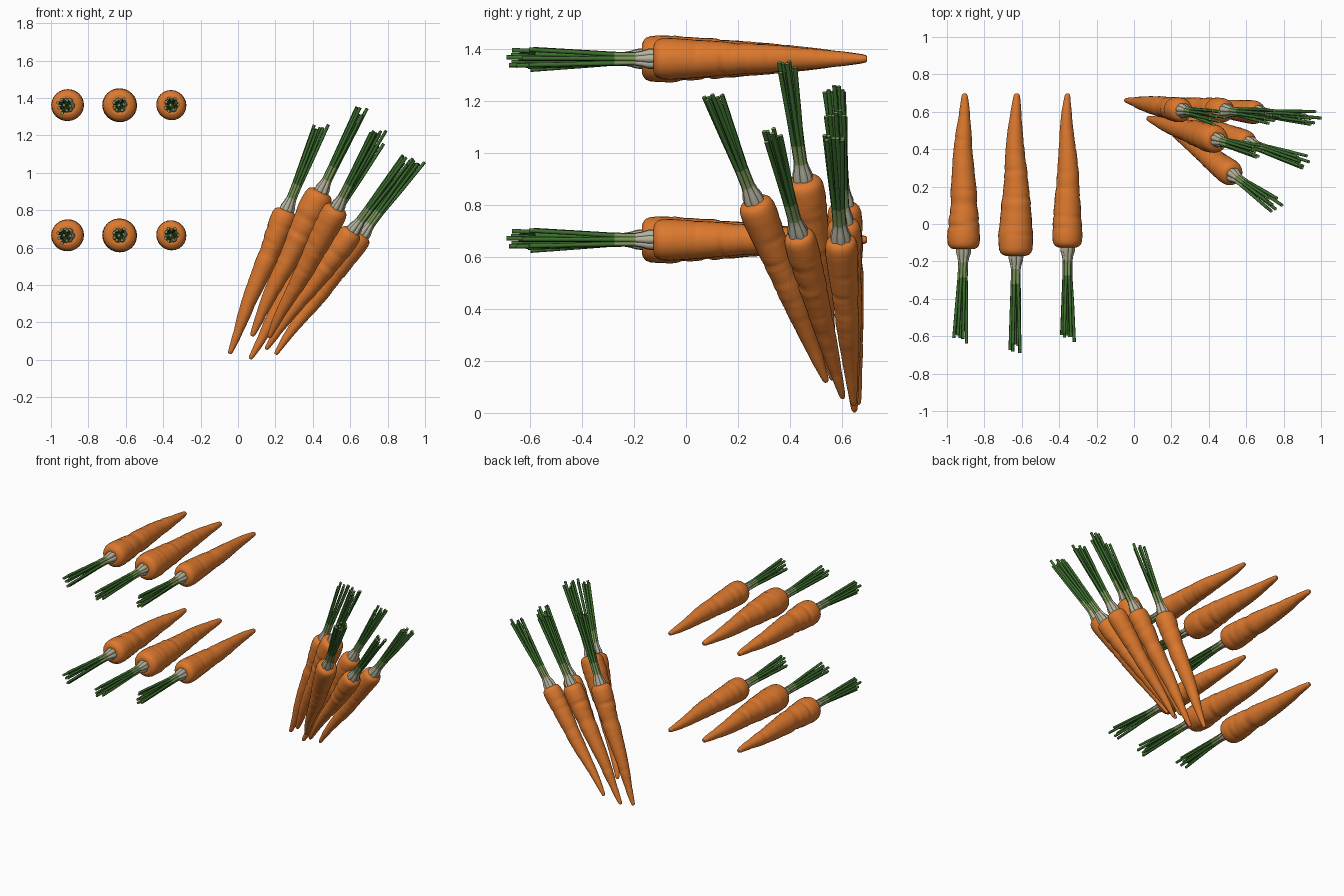
import bpy, bmesh, math, random
from mathutils import Vector, Matrix

if "Cube" in bpy.data.objects:
    bpy.data.objects.remove(bpy.data.objects["Cube"])


def material(name, color):
    m = bpy.data.materials.new(name)
    m.diffuse_color = (*color, 1)
    m.use_nodes = True
    m.node_tree.nodes["Principled BSDF"].inputs["Base Color"].default_value = m.diffuse_color
    return m


ORANGE = material("carrot orange", (0.72, 0.19, 0.027))
PALE = material("pale stalk base", (0.45, 0.44, 0.33))
LIGHT = material("light stalk green", (0.20, 0.31, 0.10))
GREEN = material("stalk green", (0.047, 0.16, 0.028))

# (fraction from tip, share of full radius)
PROFILE = [(0, .10), (.008, .17), (.03, .21), (.12, .33), (.24, .46), (.36, .58), (.48, .69),
           (.6, .78), (.84, .95), (.92, 1), (.96, .97), (.98, .9), (.993, .78), (1, .6)]


def radius_at(s):
    for (a, ra), (b, rb) in zip(PROFILE, PROFILE[1:]):
        if s <= b:
            return ra + (rb - ra) * (s - a) / (b - a)
    return PROFILE[-1][1]


def loft(bm, rings, mats):
    """Skin a list of vertex-position rings, closing both ends."""
    rows = [[bm.verts.new(p) for p in r] for r in rings]
    n = len(rows[0])
    for k, (a, b) in enumerate(zip(rows, rows[1:])):
        for i in range(n):
            f = bm.faces.new((a[i], a[(i + 1) % n], b[(i + 1) % n], b[i]))
            f.smooth = True
            f.material_index = mats[k]
    bm.faces.new(rows[0][::-1]).material_index = mats[0]
    end = bm.faces.new(rows[-1])
    end.material_index = mats[-1]
    return end


def finish(bm, name, mats, matrix):
    me = bpy.data.meshes.new(name)
    bm.to_mesh(me)
    bm.free()
    for m in mats:
        me.materials.append(m)
    ob = bpy.data.objects.new(name, me)
    ob.matrix_world = matrix
    bpy.context.collection.objects.link(ob)


def root(name, length, radius, seed, matrix):
    # Tapered root with uneven swells and short growth creases
    rng = random.Random(seed)
    swells = [(rng.uniform(.1, .9), rng.uniform(-.05, .05)) for _ in range(9)]
    creases = [(rng.uniform(.12, .9), rng.uniform(0, math.tau)) for _ in range(16)]
    n, steps = 24, 64
    stations = [i / steps * .96 for i in range(steps + 1)] + [.97, .98, .988, .994, 1]
    stations.insert(1, .006)
    rings = []
    for s in stations:
        r0 = radius * radius_at(s)
        r0 *= 1 + sum(a * math.exp(-((s - c) / .035) ** 2) for c, a in swells)
        wob = .006 * math.sin(s * 9 + seed) * (1 - s)
        ring = []
        for i in range(n):
            t = math.tau * i / n
            r = r0 * (1 + .015 * math.sin(2 * t + 7 * s + seed))
            for c, ang in creases:
                side = max(0, math.cos(t - ang))
                r -= .05 * r0 * side * math.exp(-((s - c) / .012) ** 2)
            ring.append((r * math.cos(t) + wob, r * math.sin(t), s * length))
        rings.append(ring)
    bm = bmesh.new()
    loft(bm, rings, [0] * (len(rings) - 1))
    finish(bm, name, [ORANGE], matrix)


def stalks(name, base, length, lean, seed, matrix):
    # Cut leaf stalks: broad pale bases gathering, then fanning out
    rng = random.Random(seed + 50)
    bm = bmesh.new()
    for k in range(8):
        t = math.tau * k / 7 + rng.uniform(-.2, .2)
        out = 0.0 if k == 7 else 1.0
        fan = rng.uniform(.026, .044) * out
        total = length - rng.uniform(0, .05) * (k != 0)
        path = [(-.02, .024, .018), (.02, .023, .017), (.045, .019, .013), (.07, .017, .0105),
                (.10, .018, .0095), (.15, .019, .009), (.3, .5 * (.019 + fan), .0085),
                (total, fan, .0085)]
        rings = []
        for h, pos, r in path:
            drift = lean * max(0, h) / length
            cx, cy = pos * out * math.cos(t) + drift, pos * out * math.sin(t)
            rings.append([(cx + r * math.cos(math.tau * i / 8), cy + r * math.sin(math.tau * i / 8),
                           base + h) for i in range(8)])
        end = loft(bm, rings, [0, 0, 0, 1, 1, 2, 2])
        end.material_index = 1
        for e in end.edges:
            e.smooth = False
    finish(bm, name, [PALE, LIGHT, GREEN], matrix)


def carrot(label, tip, shoulder, radius, stalk_len, lean, seed):
    tip, shoulder = Vector(tip), Vector(shoulder)
    z = (shoulder - tip).normalized()
    y = z.cross(Vector((1, 0, 0))).normalized()
    x = y.cross(z)
    m = Matrix((x, y, z)).transposed().to_4x4()
    m.translation = tip
    length = (shoulder - tip).length
    root(label + " root", length, radius, seed, m)
    stalks(label + " stalks", length, stalk_len, lean, seed, m)


# Two layers of three lying carrots
for layer, z in (("upper", 1.362), ("lower", .666)):
    for i, (x, end, r, sl, lean) in enumerate([(-.911, -.135, .087, .505, -.02),
                                               (-.632, -.17, .091, .52, -.005),
                                               (-.356, -.125, .081, .505, -.005)]):
        carrot(f"{layer} carrot {i + 1}", (x, .697, z), (x, end, z), r, sl, lean, i + 1)

# Leaning bunch of six: tip, shoulder, radius
BUNCH = [((-.05, .662, .035), (.26, .607, .80), .068),
         ((.07, .565, .13), (.445, .45, .90), .078),
         ((.165, .54, .12), (.53, .262, .815), .071),
         ((.06, .648, .008), (.49, .605, .735), .068),
         ((.145, .603, .06), (.615, .432, .69), .064),
         ((.20, .645, .03), (.665, .595, .67), .064)]
for i, (tip, top, r) in enumerate(BUNCH):
    carrot(f"bunch carrot {i + 1}", tip, top, r, .51, 0, i % 3 + 1)
